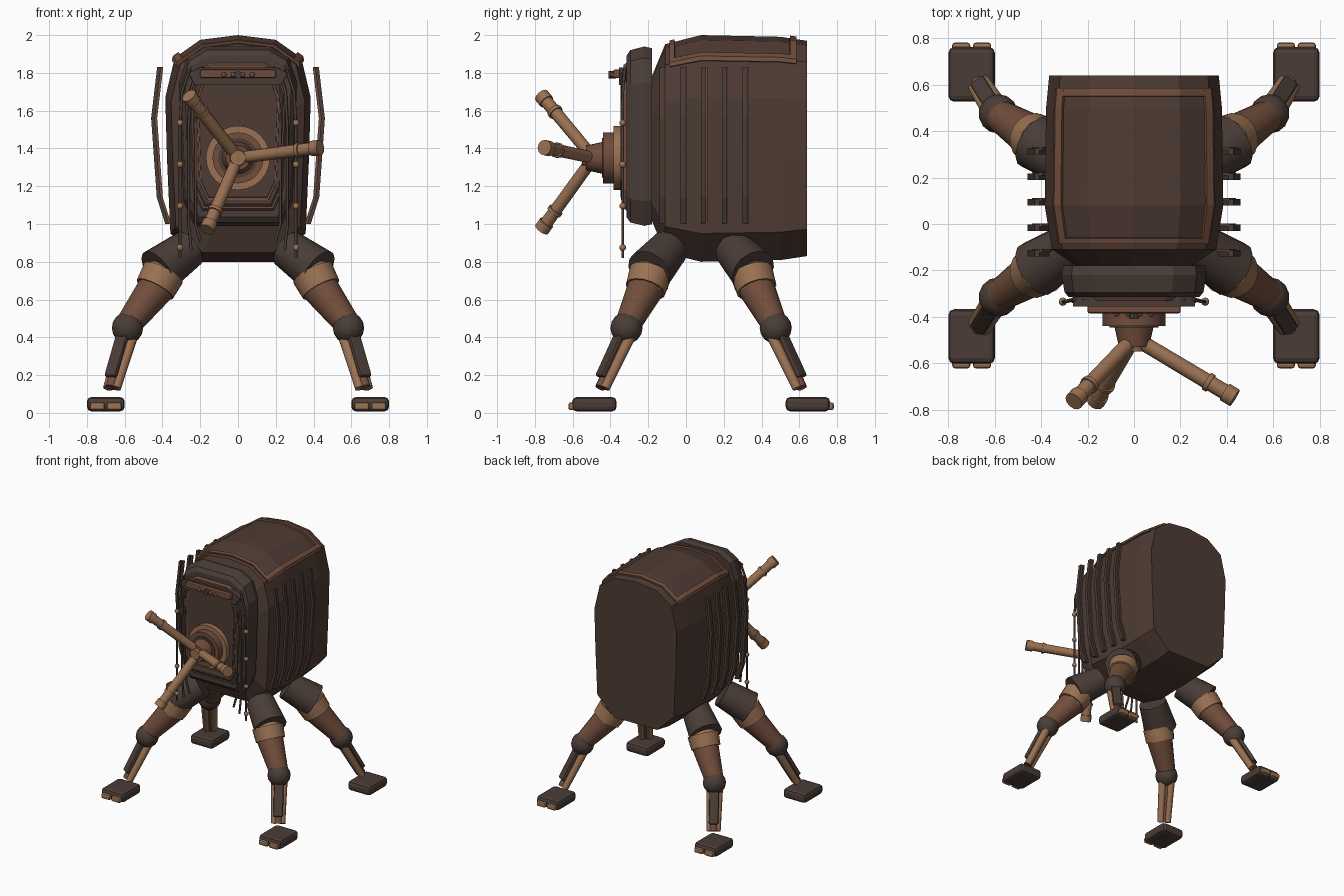
import bpy, bmesh, math
from mathutils import Vector, Matrix

if "Cube" in bpy.data.objects:
    bpy.data.objects.remove(bpy.data.objects["Cube"])


def material(name, rgb):
    m = bpy.data.materials.new(name)
    m.use_nodes = True
    m.diffuse_color = (*rgb, 1)
    m.node_tree.nodes["Principled BSDF"].inputs["Base Color"].default_value = (*rgb, 1)
    return m


HULL = material("dark brown", (0.078, 0.044, 0.034))
IRON = material("iron brown", (0.068, 0.046, 0.038))
COPPER = material("copper brown", (0.165, 0.075, 0.045))
BRASS = material("tan brass", (0.32, 0.165, 0.085))


def finish(name, bm, mat, smooth=False):
    bmesh.ops.recalc_face_normals(bm, faces=bm.faces)
    me = bpy.data.meshes.new(name)
    bm.to_mesh(me)
    bm.free()
    me.materials.append(mat)
    if smooth:
        me.shade_smooth()
        me.set_sharp_from_angle(angle=math.radians(40))
    ob = bpy.data.objects.new(name, me)
    bpy.context.collection.objects.link(ob)
    return ob


def loft(name, mat, outline, sections, mid=0.0):
    """Join copies of an x-z outline at (y, scale) sections, scaled about z = mid."""
    bm = bmesh.new()
    rings = [[bm.verts.new((x * s, y, mid + (z - mid) * s)) for x, z in outline] for y, s in sections]
    n = len(outline)
    for a, b in zip(rings, rings[1:]):
        for i in range(n):
            bm.faces.new((a[i], a[(i + 1) % n], b[(i + 1) % n], b[i]))
    bm.faces.new(rings[0])
    bm.faces.new(rings[-1])
    return finish(name, bm, mat)


def mirrored(half):
    return half + [(-x, z) for x, z in reversed(half) if x > 0]


def rod(name, mat, a, b, r1, r2=None, sides=16):
    a, b = Vector(a), Vector(b)
    d = b - a
    bm = bmesh.new()
    bmesh.ops.create_cone(bm, cap_ends=True, segments=sides, radius1=r1, radius2=r1 if r2 is None else r2,
                          depth=d.length,
                          matrix=Matrix.Translation((a + b) / 2) @ d.to_track_quat('Z', 'Y').to_matrix().to_4x4())
    return finish(name, bm, mat, True)


def ball(name, mat, c, r, sides=14):
    bm = bmesh.new()
    bmesh.ops.create_uvsphere(bm, u_segments=sides, v_segments=sides // 2 + 1, radius=r, matrix=Matrix.Translation(c))
    return finish(name, bm, mat, True)


def box(name, mat, c, size, bevel=0.0, turn=Matrix()):
    bm = bmesh.new()
    bmesh.ops.create_cube(bm, size=1, matrix=Matrix.Translation(c) @ turn @ Matrix.Diagonal((*size, 1)))
    if bevel:
        bmesh.ops.bevel(bm, geom=bm.edges[:], offset=bevel, segments=2, affect='EDGES', profile=0.5)
    return finish(name, bm, mat)


def tube(name, mat, points, r):
    cu = bpy.data.curves.new(name, 'CURVE')
    cu.dimensions = '3D'
    cu.bevel_depth, cu.bevel_resolution = r, 1
    cu.use_fill_caps = True
    sp = cu.splines.new('POLY')
    sp.points.add(len(points) - 1)
    for p, co in zip(sp.points, points):
        p.co = (*co, 1)
    cu.materials.append(mat)
    ob = bpy.data.objects.new(name, cu)
    bpy.context.collection.objects.link(ob)


# Faceted body shell
HALF = [(0, 2.0), (0.2, 1.975), (0.335, 1.88), (0.385, 1.67), (0.376, 1.35), (0.358, 0.95), (0.2, 0.8)]
RINGS = [(-0.19, 0.6), (-0.11, 0.92), (0.08, 1.0), (0.5, 0.985), (0.64, 0.95)]
MID = 1.4
loft("body_shell", HULL, mirrored(HALF), RINGS, MID)


def on_shell(u, y):
    """Point just above the shell; u counts along the half outline from the top."""
    i = min(int(abs(u)), len(HALF) - 2)
    p = Vector(HALF[i]).lerp(Vector(HALF[i + 1]), abs(u) - i)
    k = max(j for j in range(len(RINGS) - 1) if RINGS[j][0] <= y)
    (y0, s0), (y1, s1) = RINGS[k], RINGS[k + 1]
    s = (s0 + (s1 - s0) * (y - y0) / (y1 - y0)) * 1.012
    return (math.copysign(1, u) * p.x * s, y, MID + (p.y - MID) * s)


def band(name, us, ys):
    bm = bmesh.new()
    grid = [[bm.verts.new(on_shell(u, y)) for y in ys] for u in us]
    for a, b in zip(grid, grid[1:]):
        for j in range(len(ys) - 1):
            bm.faces.new((a[j], a[j + 1], b[j + 1], b[j]))
    ob = finish(name, bm, COPPER)
    mod = ob.modifiers.new("thickness", 'SOLIDIFY')
    mod.thickness, mod.offset = 0.014, 0


# Copper frame laid over the roof
ACROSS = (-2.1, -2, -1, 0, 1, 2, 2.1)
band("roof_band_front", ACROSS, (-0.085, -0.06))
band("roof_band_back", ACROSS, (0.55, 0.585))
for side, label in ((1, "left"), (-1, "right")):
    band("roof_band_" + label, [side * u for u in (1.8, 2, 2.1)], (-0.085, 0.08, 0.5, 0.585))

# Side ribs standing off the shell
RIB = [(0.408, 1.83), (0.44, 1.56), (0.41, 1.14), (0.365, 1.0)]
for side, label in ((1, "left"), (-1, "right")):
    for i in range(5):
        y = -0.125 + 0.11 * i
        for name, mat, w, shift, y0, y1 in (("rib", IRON, 0.02, 0, y - 0.015, y + 0.012),
                                            ("rib_edge", COPPER, 0.012, -0.012, y + 0.005, y + 0.018)):
            pts = [(x + shift, z) for x, z in RIB]
            outline = pts + [(x + w, z) for x, z in reversed(pts)]
            loft(f"{name}_{label}_{i + 1}", mat, [(side * x, z) for x, z in outline], [(y0, 1), (y1, 1)])

# Front door with stepped frame and inset panel
DOOR = mirrored([(0.17, 1.94), (0.27, 1.88), (0.312, 1.75), (0.29, 1.12), (0.23, 0.99)])
DM = 1.45
loft("door_slab", IRON, DOOR, [(-0.18, 0.98), (-0.22, 1), (-0.295, 0.96), (-0.315, 0.9)], DM)
loft("door_frame", COPPER, DOOR, [(-0.31, 0.83), (-0.332, 0.8)], DM)
loft("door_inner_frame", IRON, DOOR, [(-0.33, 0.78), (-0.34, 0.75)], DM)
loft("door_panel_trim", COPPER, DOOR, [(-0.335, 0.71), (-0.343, 0.7)], DM)
loft("door_panel", HULL, DOOR, [(-0.335, 0.68), (-0.347, 0.67)], DM)

# Handle bar above the panel
HANDLE = mirrored([(0.2, 1.83), (0.265, 1.8), (0.23, 1.735)])
loft("handle_plate", IRON, HANDLE, [(-0.3, 1), (-0.355, 0.99)], 1.78)
box("handle_bar", COPPER, (0, -0.365, 1.795), (0.4, 0.04, 0.045), 0.008)
for i in range(4):
    ball(f"handle_stud_{i + 1}", COPPER, (-0.075 + 0.05 * i, -0.387, 1.79), 0.014, 8)
rod("handle_knob", IRON, (0, -0.37, 1.79), (0, -0.41, 1.79), 0.02, sides=8)

# Cables and beads down each side of the door
for side, label in ((1, "left"), (-1, "right")):
    for i, x in enumerate((0.225, 0.262, 0.307)):
        low = 0.82 + 0.04 * (2 - i)
        tube(f"cable_{label}_{i + 1}", IRON,
             [(side * px, py, pz) for px, py, pz in ((x - 0.05, -0.325, 1.82), (x - 0.01, -0.335, 1.7),
              (x, -0.335, 1.5), (x, -0.335, 1.0), (x - 0.03 * (2 - i) / 2, -0.335, low))], 0.008)
    for i in range(4):
        ball(f"cable_bead_{label}_{i + 1}", BRASS, (side * 0.307, -0.335, 1.535 - 0.22 * i), 0.018, 10)

# Round hub and three-armed hand wheel
HUB = 1.35
for name, mat, y0, y1, r1, r2 in (("hub_flange", BRASS, -0.32, -0.385, 0.17, 0.17),
                                  ("hub_step", COPPER, -0.38, -0.44, 0.135, 0.135),
                                  ("hub_recess", IRON, -0.435, -0.446, 0.105, 0.105),
                                  ("hub_cone", COPPER, -0.44, -0.53, 0.085, 0.065),
                                  ("hub_cap", BRASS, -0.52, -0.55, 0.045, 0.04)):
    rod(name, mat, (0, y0, HUB), (0, y1, HUB), r1, r2, 24)
start = Vector((0, -0.49, HUB))
for i, tip in enumerate(((-0.26, -0.765, 1.68), (0.435, -0.75, 1.405), (-0.165, -0.765, 0.97))):
    tip = Vector(tip)
    rod(f"wheel_arm_{i + 1}", BRASS, start, tip, 0.032, 0.034, 12)
    for j, (f0, f1) in enumerate(((0.9, 1.0), (0.72, 0.76))):
        rod(f"wheel_collar_{i + 1}_{j + 1}", BRASS, start.lerp(tip, f0), start.lerp(tip, f1), 0.041, sides=12)

# Four splayed legs, mirrored about the body centre
CY = 0.08
for sy, end in ((-1, "front"), (1, "back")):
    for sx, label in ((1, "left"), (-1, "right")):
        tag = f"{end}_{label}"

        def at(x, reach, z):
            return Vector((sx * x, CY + sy * reach, z))

        rod("hip_" + tag, IRON, at(0.26, 0.17, 0.87), at(0.425, 0.275, 0.75), 0.105, 0.125, 14)
        rod("hip_ring_" + tag, BRASS, at(0.395, 0.268, 0.74), at(0.44, 0.295, 0.655), 0.115, 0.108)
        ball("hip_joint_" + tag, BRASS, at(0.415, 0.28, 0.7), 0.112)
        rod("thigh_" + tag, COPPER, at(0.42, 0.285, 0.68), at(0.575, 0.385, 0.475), 0.1, 0.07)
        ball("knee_" + tag, IRON, at(0.585, 0.395, 0.45), 0.085)

        # Shin: brass rods under an iron cover plate
        knee, ankle = at(0.59, 0.4, 0.42), at(0.672, 0.53, 0.135)
        along = (ankle - knee).normalized()
        across = along.cross(Vector((0, 0, 1))).normalized()
        out = across.cross(along)
        if out.z < 0:
            out = -out
        for i in (-1, 1):
            rod(f"shin_rod_{tag}_{(i + 3) // 2}", BRASS, knee + across * i * 0.032 - out * 0.015,
                ankle + across * i * 0.026 - out * 0.01, 0.03, 0.026, 10)
        rod("shin_core_" + tag, COPPER, knee, ankle, 0.035, 0.03, 10)
        turn = Matrix((across, along.cross(across), along)).transposed().to_4x4()
        box("shin_cover_" + tag, IRON, (knee + ankle) / 2 + out * 0.032 - along * 0.02,
            (0.07, 0.03, 0.27), 0.01, turn)

        # Foot pad and two toes
        box("foot_" + tag, IRON, at(0.7, 0.565, 0.046), (0.2, 0.235, 0.076), 0.024)
        for i in (-1, 1):
            box(f"toe_{tag}_{(i + 3) // 2}", BRASS, at(0.7 + i * 0.045, 0.675, 0.035), (0.078, 0.055, 0.042), 0.012)
